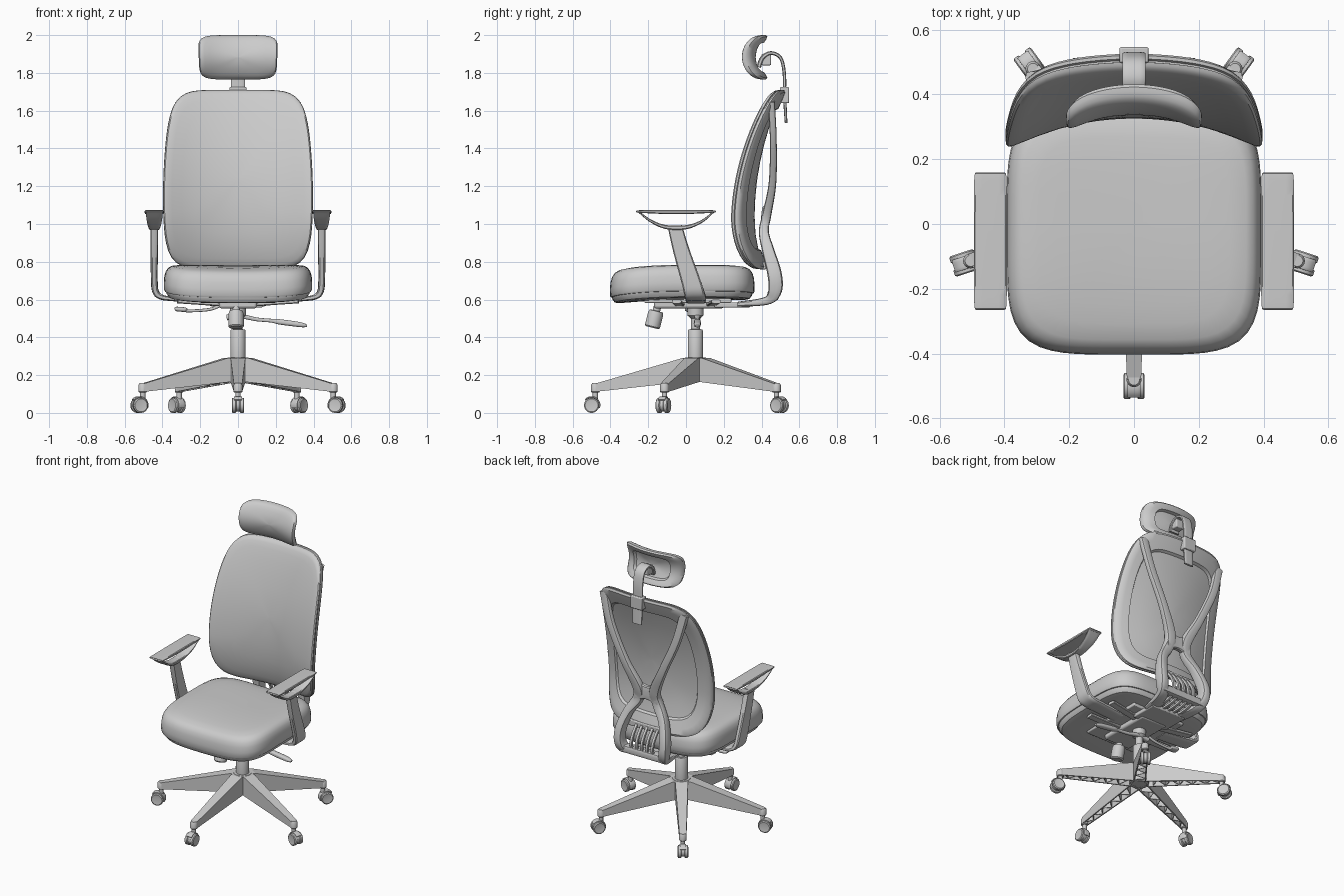
import bpy, bmesh, math
from mathutils import Vector

def mesh(name, verts, faces):
    bm = bmesh.new()
    vs = [bm.verts.new(v) for v in verts]
    for f in faces:
        bm.faces.new([vs[i] for i in f])
    bmesh.ops.recalc_face_normals(bm, faces=bm.faces[:])
    me = bpy.data.meshes.new(name)
    bm.to_mesh(me)
    bm.free()
    ob = bpy.data.objects.new(name, me)
    bpy.context.collection.objects.link(ob)
    return ob

def loft(name, rings):
    n = len(rings[0])
    faces = [(r*n+i, r*n+(i+1) % n, (r+1)*n+(i+1) % n, (r+1)*n+i)
             for r in range(len(rings)-1) for i in range(n)]
    faces += [tuple(range(n)), tuple(range((len(rings)-1)*n, len(rings)*n))]
    return mesh(name, [v for r in rings for v in r], faces)

def outline(k, n):
    out = []
    for i in range(n):
        c, s = math.cos(2*math.pi*(i+.5)/n), math.sin(2*math.pi*(i+.5)/n)
        r = (abs(c)**k + abs(s)**k)**(-1/k)
        out.append((r*c, r*s))
    return out

def spline(pts, n):
    if len(pts) == 2:
        return pts
    p = [pts[0]] + list(pts) + [pts[-1]]
    out = []
    for i in range(1, len(p)-2):
        for j in range(n):
            t = j/n
            out.append([.5*(2*b + (c-a)*t + (2*a-5*b+4*c-d)*t*t + (3*b-a-3*c+d)*t**3)
                        for a, b, c, d in zip(p[i-1], p[i], p[i+1], p[i+2])])
    return out + [list(pts[-1])]

def sweep(name, pts, side, k=5, n=6):
    """Path points are (x, y, z, half size along side, half size across)."""
    P = spline(pts, n)
    rings = []
    for i, p in enumerate(P):
        t = (Vector(P[min(i+1, len(P)-1)][:3]) - Vector(P[max(i-1, 0)][:3])).normalized()
        s = Vector(side)
        s = (s - t*s.dot(t)).normalized()
        q = t.cross(s)
        rings.append([Vector(p[:3]) + s*p[3]*u + q*p[4]*v for u, v in outline(k, 20)])
    return loft(name, rings)

def turned(name, base, axis, prof, n=32):
    q = Vector(axis).to_track_quat('Z', 'Y')
    return loft(name, [[Vector(base) + q @ Vector((r*math.cos(2*math.pi*i/n), r*math.sin(2*math.pi*i/n), h))
                        for i in range(n)] for r, h in prof])

BOX = [(0, 1, 2, 3), (4, 5, 6, 7), (0, 1, 5, 4), (1, 2, 6, 5), (2, 3, 7, 6), (3, 0, 4, 7)]

def box(name, x, y, z, bevel=.006):
    ob = mesh(name, [(a, b, c) for c in z for a, b in
                     ((x[0], y[0]), (x[1], y[0]), (x[1], y[1]), (x[0], y[1]))], BOX)
    m = ob.modifiers.new("bevel", 'BEVEL')
    m.width, m.segments = bevel, 2
    return ob

# Five-star base with hollow ribbed legs and twin-wheel casters
CY = .05
def top(r): return .29 - max(0, r-.07)*.293
def low(r): return .17 - r*.11
def half(r): return .042 - r*.038

def leg(a):
    ca, sa = math.cos(a), math.sin(a)
    def W(r, t, z): return Vector((r*ca - t*sa, CY + r*sa + t*ca, z))
    V, F = [], []
    def slab(r0, r1, a0, a1, b0, b1, zf0, zf1):
        k = len(V)
        V.extend([W(r0, a0, zf0(r0)), W(r0, a1, zf0(r0)), W(r0, a1, zf1(r0)), W(r0, a0, zf1(r0)),
                  W(r1, b0, zf0(r1)), W(r1, b1, zf0(r1)), W(r1, b1, zf1(r1)), W(r1, b0, zf1(r1))])
        F.extend([tuple(k+i for i in f) for f in BOX])
    for r0, r1 in ((.0, .07), (.07, .53)):
        h0, h1 = half(r0), half(r1)
        slab(r0, r1, -h0, h0, -h1, h1, lambda r: top(r)-.014, top)
        for s in (-1, 1):
            slab(r0, r1, s*h0, s*(h0-.008), s*h1, s*(h1-.008), low, lambda r: top(r)-.004)
    for i in range(10):
        r0, r1, s = .08+i*.043, .123+i*.043, (-1)**i
        h0, h1 = s*half(r0)*.85, -s*half(r1)*.85
        slab(r0, r1, h0-.003, h0+.003, h1-.003, h1+.003, lambda r: low(r)+.004, lambda r: top(r)-.01)
    mesh("base_leg", V, F)
    turned("leg_tip", W(.53, 0, 0), (0, 0, 1), [(.02, .108), (.023, .112), (.023, .148), (.017, .157)])
    turned("caster_stem", W(.53, 0, 0), (0, 0, 1), [(.014, .05), (.014, .112)], 16)
    tang = Vector((-sa, ca, 0))
    turned("caster_web", W(.55, 0, .042) - tang*.009, tang, [(.034, 0), (.034, .018)])
    for s in (-1, 1):
        turned("caster_wheel", W(.55, s*.021, .04) - tang*.012, tang,
               [(.022, .002), (.034, 0), (.04, .004), (.04, .02), (.034, .024), (.022, .022)])
    sweep("caster_hood", [tuple(W(.55 + .043*math.cos(math.radians(d)), 0, .041 + .043*math.sin(math.radians(d)))) + (.02, .004)
                          for d in range(40, 201, 20)], tang, n=3)

for i in range(5):
    leg(math.radians(-90 + 72*i))
turned("base_hub", (0, CY, 0), (0, 0, 1), [(.04, .17), (.06, .172), (.064, .28), (.056, .292)])
turned("gas_lift", (0, CY, 0), (0, 0, 1), [(.038, .18), (.04, .3), (.04, .435), (.036, .442),
                                           (.024, .443), (.024, .5), (.042, .515), (.042, .56)])

# Seat cushion with pan underneath
SEAT = outline(4.6, 80)
def seat_pt(u, v, s, z):
    x, y = .393*u*s, -.02 + .383*v*s
    return (x, y, z - .022*max(0, -y/.4)**2 - .014*(1-(x/.393)**2))
loft("seat", [[seat_pt(u, v, s, z) for u, v in SEAT] for s, z in (
    (.03, .612), (.5, .612), (.86, .612), (.93, .617), (.965, .636), (.97, .645), (.985, .646), (.998, .656), (1, .69),
    (.992, .725), (.972, .752), (.935, .772), (.88, .783), (.75, .79), (.6, .793), (.4, .795), (.2, .795), (.03, .795))])

# Backrest: curved cushion on a recessed shell
def back_y(x, z):
    d = z - 1.03
    return .325 + (.334 if d > 0 else .75)*d*d - (.09 - .045*max(0, d))*(x/.39)**2
BACK = [(u*(.397 - .036*(v+.2)**2), v*.475) for u, v in outline(6.5, 96)]
loft("backrest", [[(x*s, back_y(x*s, 1.235+z*s)+d, 1.235+z*s) for x, z in BACK] for s, d in (
    (.03, .038), (.2, .038), (.4, .038), (.6, .038), (.77, .038), (.79, .052), (.9, .054), (.97, .052), (1, .04), (1, .03),
    (.985, .028), (.985, .023), (.998, .02), (.995, .01), (.98, .002), (.95, -.002), (.88, -.003),
    (.75, -.002), (.6, 0), (.4, 0), (.2, 0), (.03, 0))])

# Headrest pad with hollow back
HEAD = [(u*(.208 + .005*v), v*.1175) for u, v in outline(5.5, 72)]
loft("headrest", [[(x*s, .337 + 4*(z*s)**2 - .047*(x*s/.21)**2 + d, 1.8825+z*s) for x, z in HEAD] for s, d in (
    (.03, .032), (.3, .032), (.62, .032), (.66, .052), (.8, .052), (.93, .046), (1, .03), (1, .016), (.975, .004),
    (.93, -.001), (.85, -.003), (.7, -.002), (.5, 0), (.3, 0), (.03, 0))])

# Headrest strap, clamp and mount
sweep("headrest_strap", [(0, .385, 1.83, .036, .012), (0, .405, 1.88, .036, .012), (0, .45, 1.905, .036, .01),
                         (0, .5, 1.88, .036, .009), (0, .52, 1.8, .036, .009), (0, .522, 1.68, .036, .009),
                         (0, .53, 1.535, .034, .007)], (1, 0, 0))
box("headrest_clamp", (-.045, .045), (.497, .546), (1.64, 1.725))
box("headrest_mount", (-.03, .03), (.40, .45), (1.84, 1.9))

# Back frame: X shaped arms, centre bridge, bottom bar and ribs
for s in (-1, 1):
    sweep("back_frame_arm", [(s*.305, .452, 1.65, .03, .018), (s*.25, .462, 1.45, .028, .018),
                             (s*.145, .458, 1.22, .028, .02), (s*.065, .428, 1.05, .036, .024),
                             (s*.075, .412, .96, .034, .026), (s*.135, .435, .86, .028, .032),
                             (s*.17, .468, .74, .028, .038), (s*.165, .472, .65, .03, .036),
                             (s*.135, .43, .595, .036, .022), (s*.1, .28, .575, .04, .014)], (1, 0, 0), 4)
sweep("back_frame_bridge", [(-.09, .42, 1.02, .075, .02), (0, .418, 1.02, .045, .02), (.09, .42, 1.02, .075, .02)], (0, 0, 1))
sweep("back_frame_bar", [(-.16, .46, .62, .025, .03), (.16, .46, .62, .025, .03)], (0, 0, 1))
box("lumbar_bar", (-.15, .15), (.40, .425), (.76, .80))
for i in range(5):
    x = -.08 + i*.04
    sweep("back_rib", [(x, .42, .78, .009, .008), (x, .465, .72, .009, .009), (x, .48, .66, .009, .009),
                       (x, .44, .59, .009, .009), (x, .3, .575, .009, .008)], (1, 0, 0))

# Armrests: pad, bow below it, and bent post
for s in (-1, 1):
    sweep("armrest_pad", [(s*.443, -.258, 1.068, .044, .003), (s*.443, -.24, 1.066, .05, .007), (s*.443, -.05, 1.063, .051, .011),
                          (s*.443, .135, 1.066, .05, .007), (s*.443, .153, 1.068, .044, .003)], (1, 0, 0), 8)
    sweep("armrest_bow", [(s*.443, -.25, 1.064, .046, .004), (s*.443, -.19, 1.018, .04, .007), (s*.443, -.12, .987, .032, .01),
                          (s*.443, -.05, .98, .028, .012), (s*.443, .02, .987, .032, .01),
                          (s*.443, .09, 1.018, .04, .007), (s*.443, .146, 1.064, .046, .004)], (1, 0, 0))
    sweep("armrest_post", [(s*.443, -.058, .985, .038, .02), (s*.443, -.025, .86, .043, .019), (s*.443, .025, .70, .05, .018),
                           (s*.435, .042, .64, .053, .017), (s*.405, .05, .613, .055, .014),
                           (s*.34, .052, .603, .055, .012), (s*.17, .052, .59, .05, .012)], (0, 1, 0))
    for y in (-.08, .13):
        sweep("seat_bracket", [(s*.1, y*.8+.03, .575, .025, .01), (s*.32, y+.03, .59, .025, .01)], (0, 1, 0))

# Tilt mechanism, tension knob and levers
box("tilt_housing", (-.1, .1), (-.17, .2), (.553, .605), .012)
box("tilt_rear_plate", (-.13, .13), (.15, .34), (.558, .585))
box("seat_plate", (-.2, .2), (-.22, .24), (.582, .606))
turned("tension_knob", (-.01, -.152, .56), (0, -.25, -1),
       [(.02, 0), (.02, .02), (.036, .022), (.041, .04), (.041, .105), (.034, .112)], 24)
sweep("height_lever", [(-.08, .02, .575, .008, .008), (-.15, .02, .548, .008, .008), (-.26, .02, .54, .008, .008),
                       (-.28, .02, .546, .024, .012), (-.325, .02, .55, .026, .012), (-.335, .02, .55, .018, .006)], (0, 1, 0), 3)
sweep("tilt_lever", [(-.06, .06, .505, .018, .015), (.02, .06, .51, .016, .012), (.1, .06, .495, .01, .01),
                     (.18, .06, .488, .01, .01), (.22, .06, .482, .018, .014), (.33, .06, .467, .018, .013),
                     (.365, .06, .46, .01, .006)], (0, 1, 0), 3)

# Smooth shading with crisp edges
for ob in bpy.context.collection.objects:
    ob.select_set(True)
    bpy.context.view_layer.objects.active = ob
bpy.ops.object.shade_smooth_by_angle(angle=math.radians(35))
